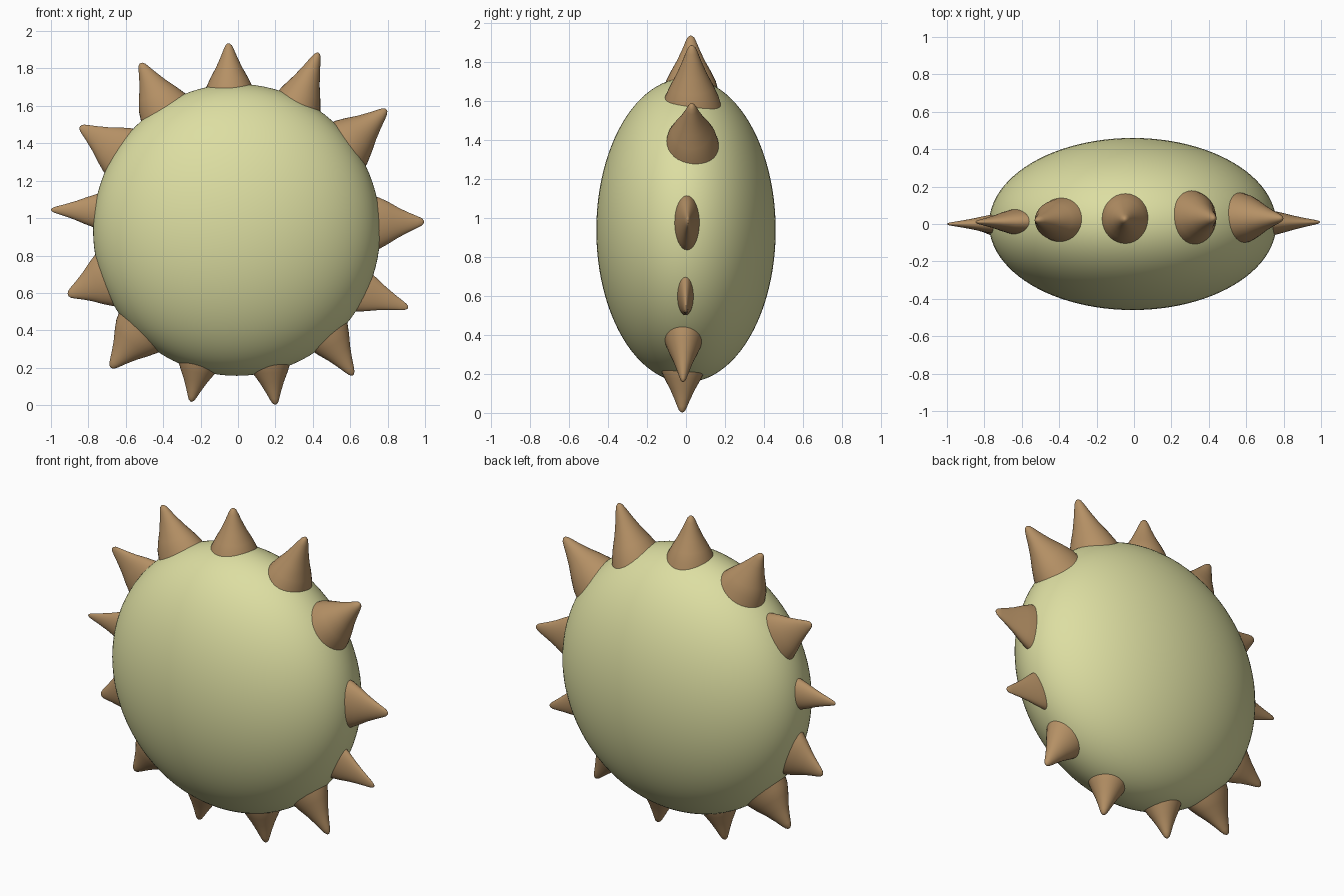
import bpy, bmesh, math
from mathutils import Vector

if "Cube" in bpy.data.objects:
    bpy.data.objects.remove(bpy.data.objects["Cube"])


def material(name, color):
    m = bpy.data.materials.new(name)
    m.diffuse_color = (*color, 1)
    m.use_nodes = True
    m.node_tree.nodes["Principled BSDF"].inputs["Base Color"].default_value = m.diffuse_color
    return m


body_mat = material("pale_green", (0.72, 0.73, 0.36))
spike_mat = material("brown", (0.46, 0.28, 0.13))

# Flattened round body
bpy.ops.mesh.primitive_uv_sphere_add(segments=96, ring_count=48, radius=1,
                                     location=(-0.007, 0, 0.937))
body = bpy.context.object
body.name = "body"
body.scale = (0.768, 0.46, 0.78)
bpy.ops.object.transform_apply(location=False, rotation=False, scale=True)
bpy.ops.object.shade_smooth()
body.data.materials.append(body_mat)

# Spike profile: (height fraction, width fraction); first ring is buried
PROFILE = [(-0.4, 1.2), (0, 1), (0.22, 0.8), (0.45, 0.56), (0.68, 0.36),
           (0.86, 0.22), (0.95, 0.14), (0.99, 0.06)]


def spike(name, a, b, tip, base_y, tip_y, w, n=32):
    """Loft an elliptical cone from the base edge a-b (x, z) to the tip."""
    a, b = Vector((a[0], base_y, a[1])), Vector((b[0], base_y, b[1]))
    c, u = (a + b) / 2, (b - a) / 2
    v = Vector((0, w, 0))
    top = Vector((tip[0], tip_y, tip[1]))
    bm = bmesh.new()
    rings = []
    for t, s in PROFILE:
        p = c.lerp(top, t) if t >= 0 else c + (top - c) * t
        rings.append([bm.verts.new(p + s * (u * math.cos(k) + v * math.sin(k)))
                      for k in (2 * math.pi * i / n for i in range(n))])
    for r0, r1 in zip(rings, rings[1:]):
        for i in range(n):
            j = (i + 1) % n
            bm.faces.new((r0[i], r0[j], r1[j], r1[i]))
    end = bm.verts.new(top)
    for i in range(n):
        bm.faces.new((rings[-1][i], rings[-1][(i + 1) % n], end))
    bm.faces.new(rings[0][::-1])
    bmesh.ops.recalc_face_normals(bm, faces=bm.faces)
    for f in bm.faces:
        f.smooth = len(f.verts) < 5
    me = bpy.data.meshes.new(name)
    bm.to_mesh(me)
    bm.free()
    me.materials.append(spike_mat)
    ob = bpy.data.objects.new(name, me)
    bpy.context.collection.objects.link(ob)


# Rim spikes, clockwise from the top: base ends, tip, base y, tip y, half depth
SPIKES = [
    ((-0.17, 1.70), (0.08, 1.70), (-0.05, 1.935), 0.025, 0.025, 0.128),
    ((0.20, 1.665), (0.44, 1.56), (0.43, 1.885), 0.03, 0.03, 0.14),
    ((0.52, 1.52), (0.69, 1.29), (0.795, 1.58), 0.03, 0.03, 0.125),
    ((0.755, 1.11), (0.745, 0.83), (0.995, 0.98), 0.005, 0.01, 0.064),
    ((0.695, 0.72), (0.615, 0.50), (0.91, 0.52), -0.003, 0.0, 0.045),
    ((0.585, 0.44), (0.38, 0.30), (0.615, 0.16), -0.012, -0.015, 0.097),
    ((0.05, 0.215), (0.28, 0.225), (0.20, 0.002), -0.015, -0.02, 0.115),
    ((-0.32, 0.24), (-0.10, 0.20), (-0.25, 0.018), -0.012, -0.015, 0.11),
    ((-0.65, 0.46), (-0.43, 0.28), (-0.68, 0.20), -0.01, -0.015, 0.10),
    ((-0.76, 0.81), (-0.67, 0.53), (-0.91, 0.59), -0.005, -0.005, 0.07),
    ((-0.75, 1.13), (-0.77, 0.95), (-1.0, 1.045), 0.0, 0.0, 0.05),
    ((-0.57, 1.48), (-0.72, 1.25), (-0.845, 1.49), 0.012, 0.01, 0.065),
    ((-0.28, 1.665), (-0.53, 1.57), (-0.52, 1.83), 0.02, 0.02, 0.108),
]
for i, s in enumerate(SPIKES):
    spike(f"spike_{i + 1}", *s)
